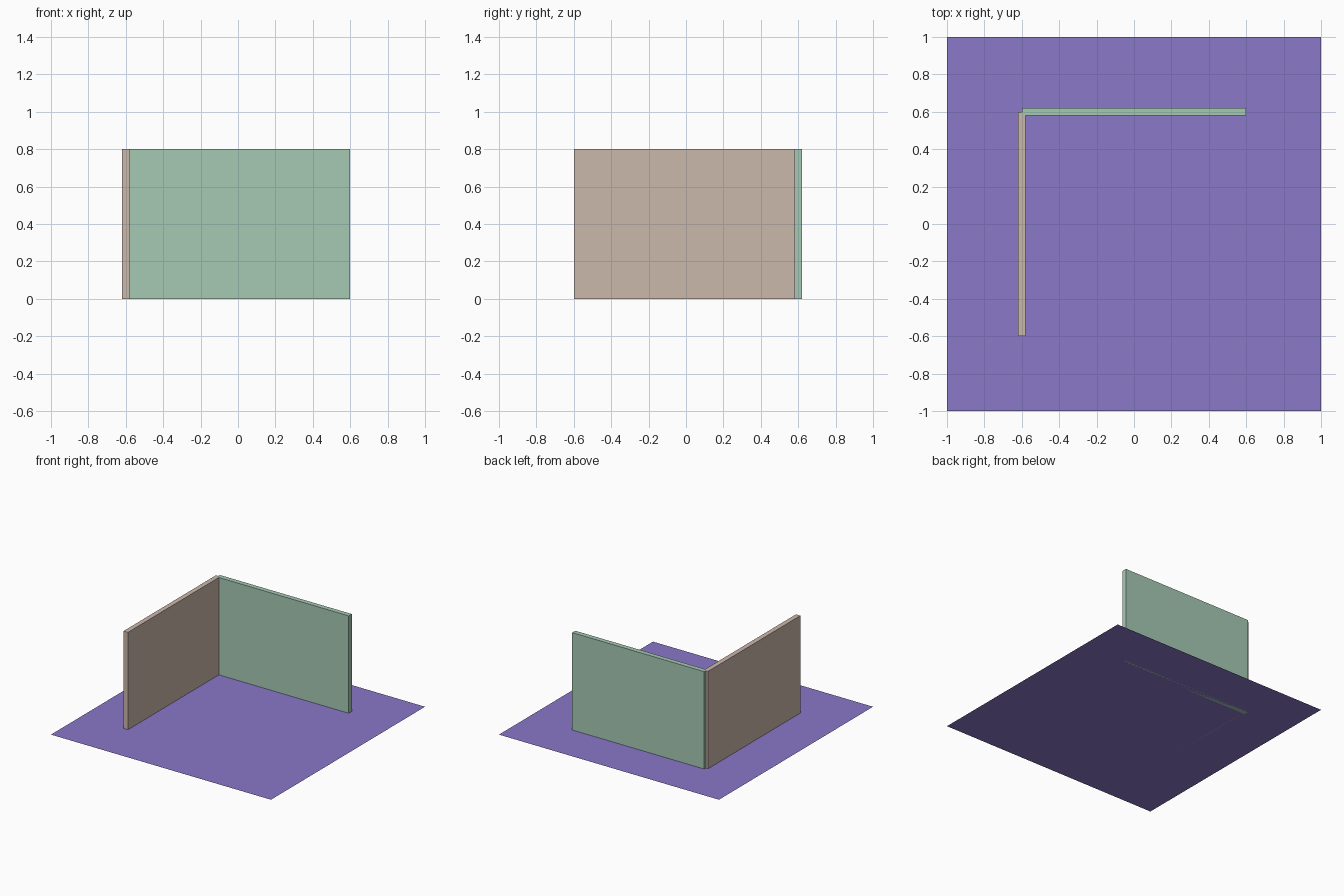
import bpy

if "Cube" in bpy.data.objects:
    bpy.data.objects.remove(bpy.data.objects["Cube"])


def material(name, color):
    mat = bpy.data.materials.new(name)
    mat.diffuse_color = (*color, 1.0)
    mat.use_nodes = True
    mat.node_tree.nodes["Principled BSDF"].inputs["Base Color"].default_value = mat.diffuse_color
    return mat


def wall(name, size, location, mat):
    bpy.ops.mesh.primitive_cube_add(size=1, location=location)
    obj = bpy.context.object
    obj.name = name
    obj.scale = size
    bpy.ops.object.transform_apply(location=False, rotation=False, scale=True)
    obj.data.materials.append(mat)


LENGTH, HEIGHT, THICK, OFFSET = 1.2, 0.8, 0.04, 0.6

purple = material("purple", (0.254, 0.188, 0.578))
green = material("pale green", (0.381, 0.584, 0.456))
tan = material("pale tan", (0.597, 0.479, 0.413))

# Flat floor sheet
bpy.ops.mesh.primitive_plane_add(size=2)
floor = bpy.context.object
floor.name = "floor"
floor.data.materials.append(purple)

# Two walls meeting at the back left corner
wall("back_wall", (LENGTH, THICK, HEIGHT), (0, OFFSET, HEIGHT / 2), green)
wall("left_wall", (THICK, LENGTH, HEIGHT), (-OFFSET, 0, HEIGHT / 2), tan)
